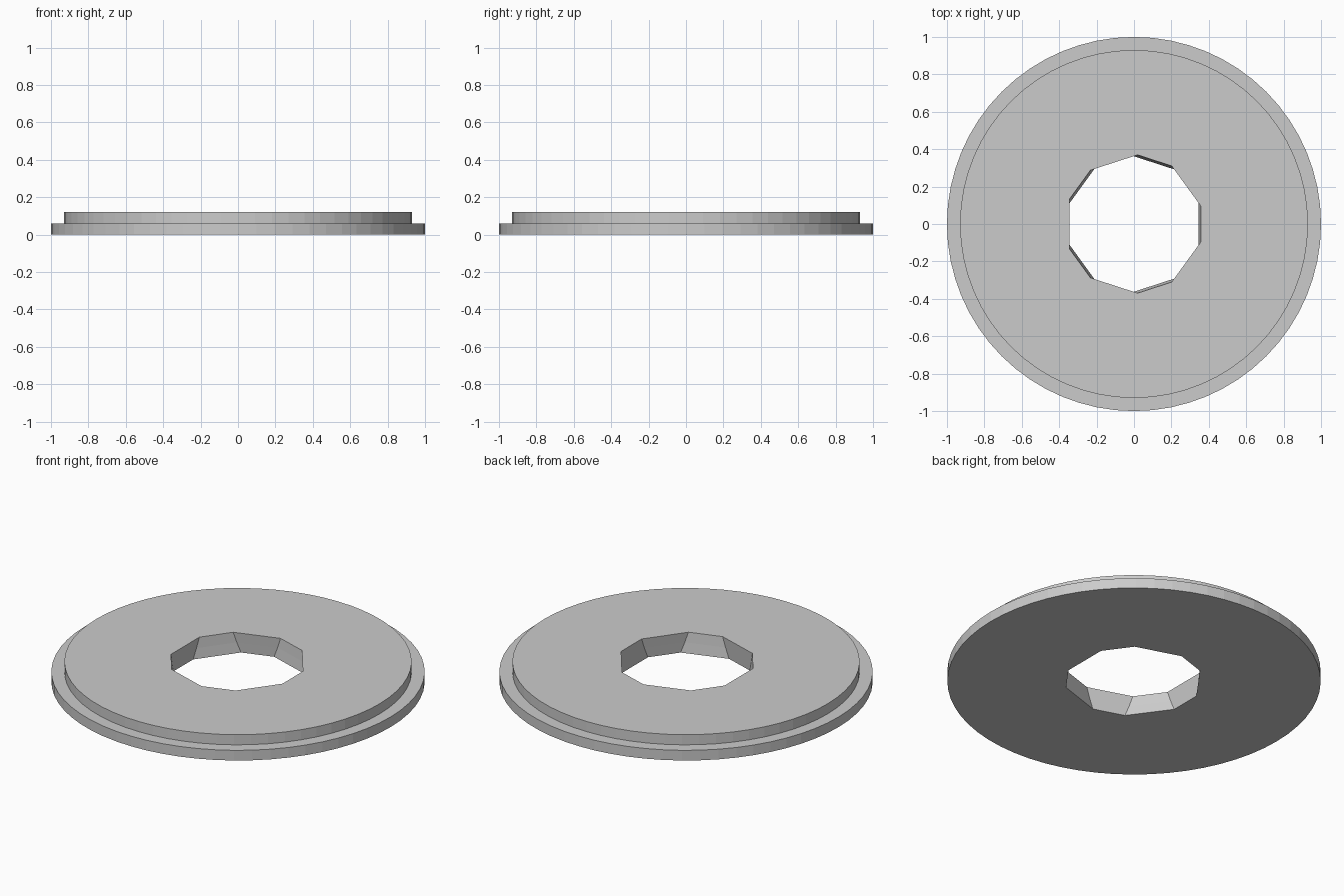
import bpy
import bmesh
from math import cos, sin, radians, tau

cube = bpy.data.objects.get("Cube")
if cube:
    bpy.data.objects.remove(cube, do_unlink=True)

grey = bpy.data.materials.new("plain_grey")
grey.use_nodes = True
colour = (0.6, 0.6, 0.6, 1)
grey.diffuse_color = colour
grey.node_tree.nodes["Principled BSDF"].inputs["Base Color"].default_value = colour

SIDES = 64
HOLE_RADIUS = 0.37
STEP, TOP = 0.06, 0.12


def circle_angles():
    return [tau * i / SIDES for i in range(SIDES)]


def hole_angles(half):
    # Ten corners in five pairs; half is the half-angle of each alternate side
    return [radians(72 * k + s * half) for k in range(5) for s in (-1, 1)]


def ring(bm, angles, radius, z):
    verts = [bm.verts.new((radius * cos(a), radius * sin(a), z)) for a in angles]
    edges = [bm.edges.new((verts[i - 1], verts[i])) for i in range(len(verts))]
    return verts, edges


def wall(bm, lower, upper):
    a, b = lower[0], upper[0]
    for i in range(len(a)):
        bm.faces.new((a[i - 1], a[i], b[i], b[i - 1]))


def fill(bm, *rings):
    edges = [e for r in rings for e in r[1]]
    bmesh.ops.triangle_fill(bm, edges=edges, use_beauty=True, normal=(0, 0, 1))


bm = bmesh.new()

# Outer rim, step and raised disc
flange_low = ring(bm, circle_angles(), 1.0, 0)
flange_high = ring(bm, circle_angles(), 1.0, STEP)
disc_low = ring(bm, circle_angles(), 0.93, STEP)
disc_high = ring(bm, circle_angles(), 0.93, TOP)
wall(bm, flange_low, flange_high)
wall(bm, flange_high, disc_low)
wall(bm, disc_low, disc_high)

# Ten-sided hole whose sides lean alternately in and out
hole_low = ring(bm, hole_angles(21.5), HOLE_RADIUS, 0)
hole_mid = ring(bm, hole_angles(18), HOLE_RADIUS, STEP)
hole_high = ring(bm, hole_angles(15), HOLE_RADIUS, TOP)
wall(bm, hole_low, hole_mid)
wall(bm, hole_mid, hole_high)

# Flat top and bottom
fill(bm, disc_high, hole_high)
fill(bm, flange_low, hole_low)
bmesh.ops.recalc_face_normals(bm, faces=bm.faces[:])

mesh = bpy.data.meshes.new("stepped_ring")
bm.to_mesh(mesh)
bm.free()
mesh.materials.append(grey)
bpy.context.collection.objects.link(bpy.data.objects.new("stepped_ring", mesh))
